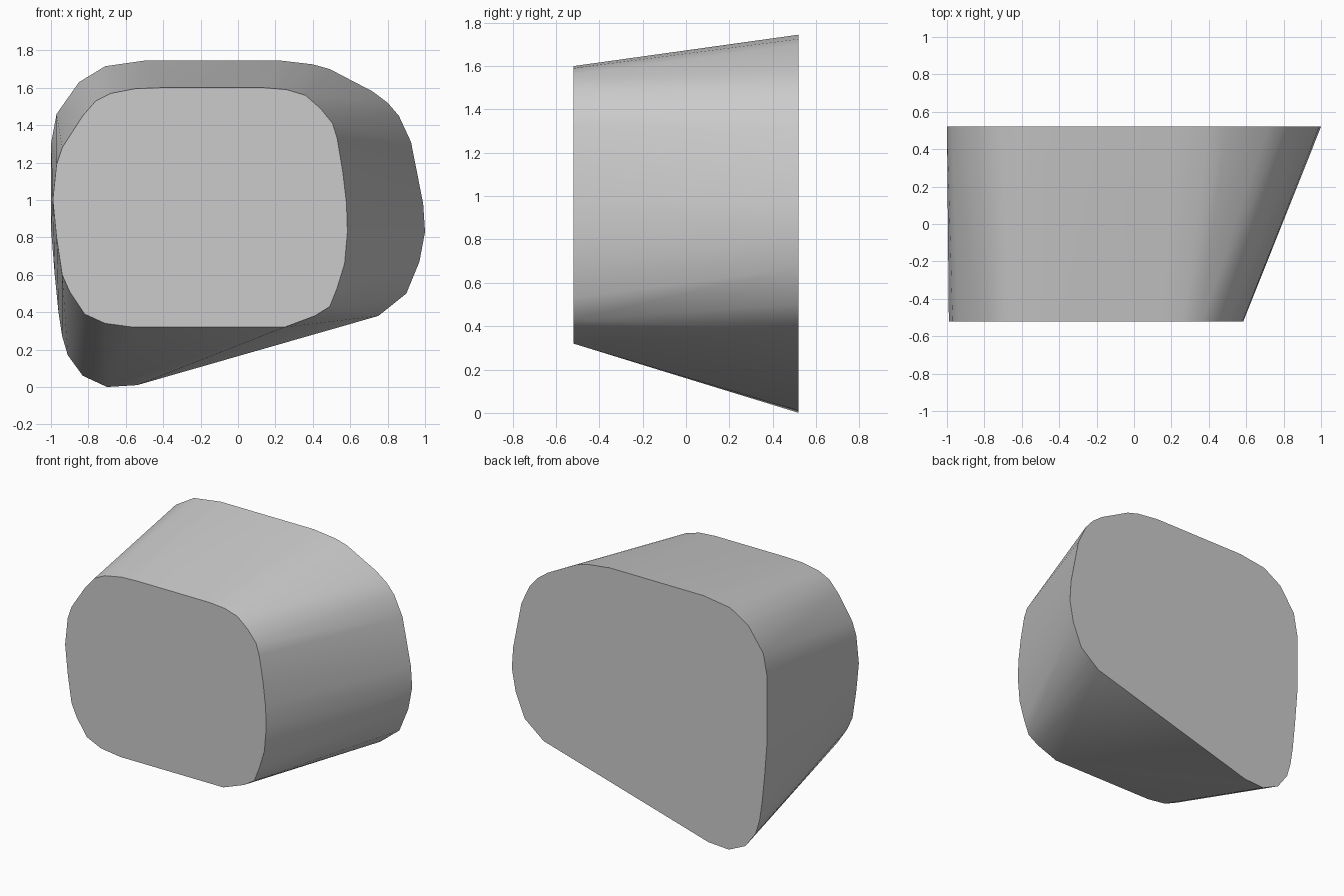
import bpy
import bmesh
import math

cube = bpy.data.objects.get("Cube")
if cube:
    bpy.data.objects.remove(cube, do_unlink=True)

HALF_DEPTH = 0.52

# Rounded front outline, clockwise from the middle of the right side (x, z)
front_outline = [
    (-.99, 1), (-.97, 1.19), (-.94, 1.28), (-.83, 1.45), (-.76, 1.53),
    (-.68, 1.57), (-.55, 1.595), (-.42, 1.6), (.14, 1.6), (.26, 1.59),
    (.36, 1.56), (.44, 1.49), (.505, 1.41), (.53, 1.33), (.56, 1.15),
    (.58, .98), (.585, .83), (.57, .66), (.53, .53), (.49, .43),
    (.41, .38), (.25, .32), (-.56, .32), (-.71, .34), (-.82, .39),
    (-.9, .51), (-.94, .6), (-.97, .8)]

# Larger back outline with a sloping lower edge
back_outline = [
    (-1, 1.3), (-.97, 1.46), (-.85, 1.63), (-.71, 1.715), (-.5, 1.745),
    (.23, 1.745), (.4, 1.725), (.49, 1.7), (.72, 1.58), (.8, 1.52),
    (.86, 1.45), (.925, 1.31), (.99, .98), (1, .83), (.97, .67),
    (.9, .5), (.75, .38), (-.54, .01), (-.7, 0), (-.83, .06),
    (-.91, .17), (-.94, .27), (-.96, .4), (-.98, .6), (-1, .85)]


def make_material(name, color):
    material = bpy.data.materials.new(name)
    material.use_nodes = True
    material.diffuse_color = color
    material.node_tree.nodes["Principled BSDF"].inputs["Base Color"].default_value = color
    return material


def wrap_outlines(name, outlines, material):
    """Stretch a tight convex skin around flat outlines placed along y."""
    bm = bmesh.new()
    for y, outline in outlines:
        for x, z in outline:
            bm.verts.new((x, y, z))
    hull = bmesh.ops.convex_hull(bm, input=bm.verts[:])
    unused = {v for v in hull["geom_interior"] + hull["geom_unused"]
              if isinstance(v, bmesh.types.BMVert)}
    bmesh.ops.delete(bm, geom=list(unused), context='VERTS')
    # Merge the coplanar triangles of each end cap into a single face
    bmesh.ops.dissolve_limit(bm, angle_limit=math.radians(0.2),
                             verts=bm.verts[:], edges=bm.edges[:])
    bmesh.ops.recalc_face_normals(bm, faces=bm.faces[:])
    mesh = bpy.data.meshes.new(name)
    bm.to_mesh(mesh)
    bm.free()
    mesh.materials.append(material)
    body = bpy.data.objects.new(name, mesh)
    bpy.context.collection.objects.link(body)
    return body


# Tapered body, smooth around the sides with crisp end caps
grey = make_material("plain_grey", (0.6, 0.6, 0.6, 1))
body = wrap_outlines("tapered_body",
                     [(-HALF_DEPTH, front_outline), (HALF_DEPTH, back_outline)],
                     grey)
bpy.ops.object.select_all(action='DESELECT')
body.select_set(True)
bpy.context.view_layer.objects.active = body
bpy.ops.object.shade_smooth_by_angle(angle=math.radians(30))
